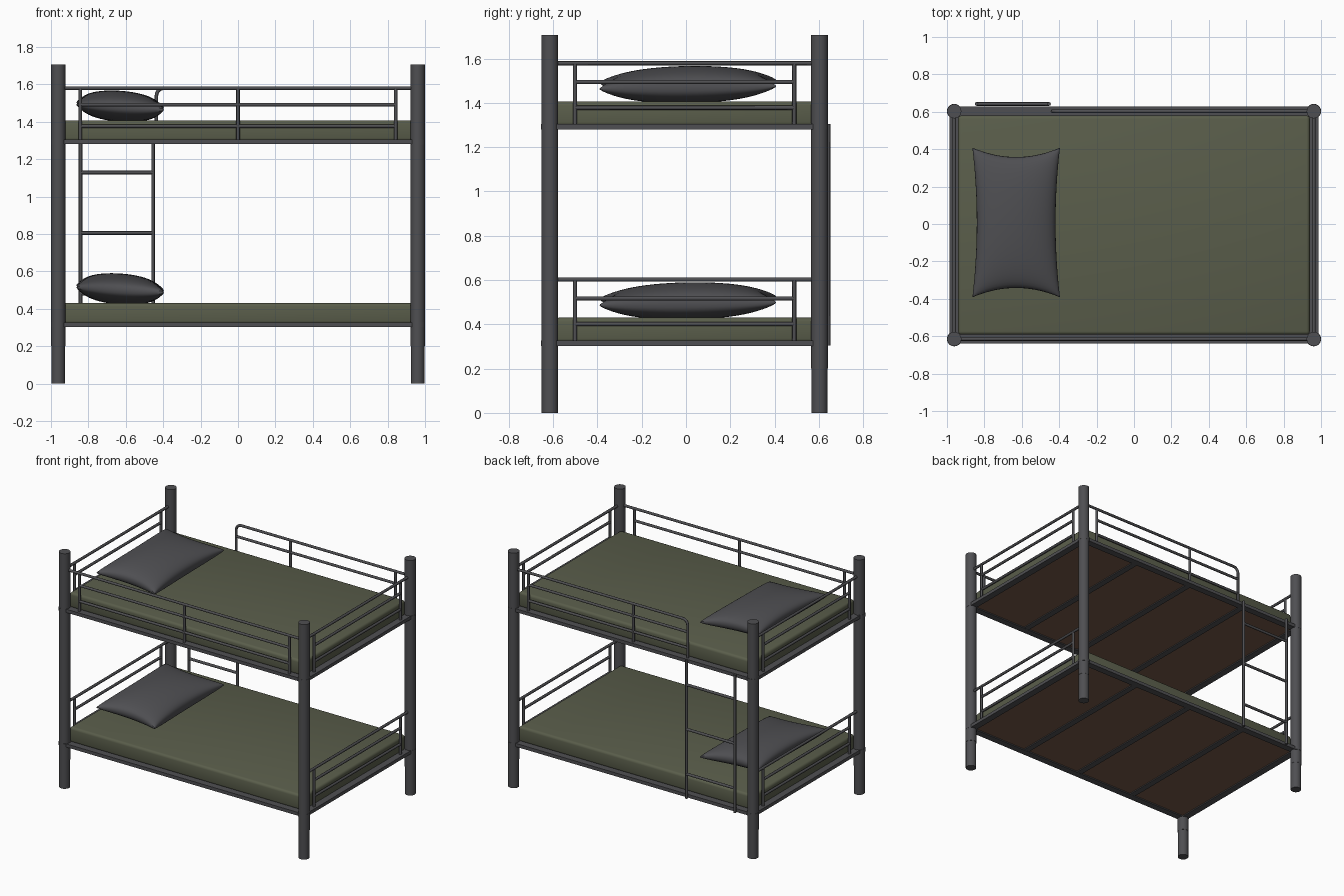
import bpy, bmesh, math
from mathutils import Matrix

if "Cube" in bpy.data.objects:
    bpy.data.objects.remove(bpy.data.objects["Cube"])

YC = -0.006            # bed centre in y (ladder sticks out at the back)
PX, PY = 0.961, 0.609  # post half spacing
RISE = 0.977           # height between the two bunks


def material(name, rgb):
    m = bpy.data.materials.new(name)
    m.diffuse_color = (*rgb, 1)
    m.use_nodes = True
    m.node_tree.nodes["Principled BSDF"].inputs["Base Color"].default_value = m.diffuse_color
    return m


METAL = material("dark grey metal", (0.078, 0.078, 0.084))
GREEN = material("olive green fabric", (0.102, 0.111, 0.070))
PILLOW = material("grey pillow fabric", (0.078, 0.078, 0.085))
BROWN = material("brown board", (0.178, 0.100, 0.063))


def activate(ob):
    bpy.ops.object.select_all(action='DESELECT')
    ob.select_set(True)
    bpy.context.view_layer.objects.active = ob


def finish(bm, name, mat, smooth=35):
    bmesh.ops.recalc_face_normals(bm, faces=bm.faces)
    me = bpy.data.meshes.new(name)
    bm.to_mesh(me)
    bm.free()
    ob = bpy.data.objects.new(name, me)
    me.materials.append(mat)
    bpy.context.collection.objects.link(ob)
    if smooth:
        activate(ob)
        bpy.ops.object.shade_smooth_by_angle(angle=math.radians(smooth))


def add_box(bm, x, y, z):
    """Box from (min, max) pairs."""
    c = [(a + b) / 2 for a, b in (x, y, z)]
    s = [b - a for a, b in (x, y, z)]
    bmesh.ops.create_cube(bm, size=1, matrix=Matrix.Translation(c) @ Matrix.Diagonal((*s, 1)))


def add_cyl(bm, x, y, z0, z1, r):
    bmesh.ops.create_cone(bm, cap_ends=True, segments=24, radius1=r, radius2=r,
                          depth=z1 - z0, matrix=Matrix.Translation((x, y, (z0 + z1) / 2)))


def tubes(name, paths, r=0.0095):
    """One object of round bars following point paths."""
    cu = bpy.data.curves.new(name, 'CURVE')
    cu.dimensions = '3D'
    cu.bevel_depth, cu.bevel_resolution, cu.use_fill_caps = r, 2, True
    for pts in paths:
        sp = cu.splines.new('POLY')
        sp.points.add(len(pts) - 1)
        for p, co in zip(sp.points, pts):
            p.co = (*co, 1)
    ob = bpy.data.objects.new(name, cu)
    cu.materials.append(METAL)
    bpy.context.collection.objects.link(ob)
    activate(ob)
    bpy.ops.object.convert(target='MESH')
    bpy.ops.object.shade_smooth_by_angle(angle=math.radians(50))


# Corner posts with slightly slimmer feet and collars at each frame
for sx, side in ((-1, "left"), (1, "right")):
    for sy, end in ((-1, "front"), (1, "back")):
        bm = bmesh.new()
        x, y = sx * PX, YC + sy * PY
        add_cyl(bm, x, y, 0, 0.2, 0.0365)
        add_cyl(bm, x, y, 0.2, 1.706, 0.038)
        for z in (0.302, 0.302 + RISE):
            add_cyl(bm, x, y, z, z + 0.026, 0.0393)
        finish(bm, f"{end}_{side}_post", METAL)


def pillow(name, z):
    """Stuffed cushion with pinched corners and a seam around the middle."""
    n = 28
    bm = bmesh.new()
    for s, h in ((1, 0.082), (-1, 0.083)):
        grid = []
        for i in range(n + 1):
            u = math.sin(math.pi / 2 * (2 * i / n - 1))
            row = []
            for j in range(n + 1):
                v = math.sin(math.pi / 2 * (2 * j / n - 1))
                px = -0.63 + 0.234 * u * (1 - 0.1 * (1 - v * v))
                py = 0.008 + 0.4 * v * (1 - 0.125 * (1 - u * u))
                puff = max(0, (1 - u * u) * (1 - v * v)) ** 0.38
                pz = z + 0.078 - 0.014 * u + 0.006 * v + s * h * puff
                row.append(bm.verts.new((px, py, max(pz, z - 0.002))))
            grid.append(row)
        for i in range(n):
            for j in range(n):
                bm.faces.new((grid[i][j], grid[i + 1][j], grid[i + 1][j + 1], grid[i][j + 1]))
    bmesh.ops.remove_doubles(bm, verts=bm.verts, dist=1e-5)
    finish(bm, name, PILLOW)


def end_rails(name, x, dz):
    """Guard at the head or foot of a bunk."""
    f, b = YC - 0.495, YC + 0.495
    paths = [[(x, YC - PY, 0.602 + dz), (x, YC + PY, 0.602 + dz)]]
    paths += [[(x, f, z + dz), (x, b, z + dz)] for z in (0.517, 0.401)]
    paths += [[(x, y, 0.315 + dz), (x, y, 0.602 + dz)] for y in (f, b)]
    tubes(name, paths)


# Both bunks
for label, dz in (("lower", 0), ("upper", RISE)):
    # rectangular frame and cross slats
    bm = bmesh.new()
    z = (0.303 + dz, 0.327 + dz)
    for s in (-1, 1):
        y = YC + s * PY
        add_box(bm, (-PX, PX), (y - 0.025, y + 0.025), z)
        add_box(bm, (s * PX - 0.025, s * PX + 0.025), (YC - PY, YC + PY), z)
    for x in (-0.48, 0, 0.48):
        add_box(bm, (x - 0.022, x + 0.022), (YC - PY, YC + PY), (0.304 + dz, 0.316 + dz))
    finish(bm, label + "_frame", METAL, 0)

    # base board
    bm = bmesh.new()
    add_box(bm, (-0.945, 0.945), (YC - 0.592, YC + 0.592), (0.311 + dz, 0.324 + dz))
    finish(bm, label + "_base_board", BROWN, 0)

    # mattress, softly shaded all round
    bm = bmesh.new()
    add_box(bm, (-0.94, 0.94), (YC - 0.586, YC + 0.586), (0.318 + dz, 0.43 + dz))
    bmesh.ops.bevel(bm, geom=bm.edges[:], offset=0.018, segments=3, profile=0.5, affect='EDGES')
    finish(bm, label + "_mattress", GREEN, 180)

    pillow(label + "_pillow", 0.428 + dz)
    end_rails(label + "_head_rail", -PX, dz)
    end_rails(label + "_foot_rail", PX, dz)

# Front guard rail on the upper bunk
TOP, MIDS, BASE = 1.579, (1.491, 1.376), 1.29
y = YC - PY
tubes("front_guard_rail",
      [[(-PX, y, TOP), (PX, y, TOP)]]
      + [[(-0.843, y, z), (0.843, y, z)] for z in MIDS]
      + [[(x, y, BASE), (x, y, TOP)] for x in (-0.843, 0, 0.843)])

# Back guard rail, shorter, with a rounded corner beside the ladder
y, x0, r = YC + PY, -0.436, 0.04
bend = [(x0 + r - r * math.cos(a), y, TOP - r + r * math.sin(a))
        for a in (math.pi / 2 * k / 6 for k in range(7))]
tubes("back_guard_rail",
      [[(x0, y, BASE)] + bend + [(PX, y, TOP)]]
      + [[(x0, y, z), (0.843, y, z)] for z in MIDS]
      + [[(x, y, BASE), (x, y, TOP)] for x in (0, 0.843)])

# Ladder on the back
y = 0.642
tubes("ladder",
      [[(x, y, 0.304), (x, y, 1.304)] for x in (-0.842, -0.454)]
      + [[(-0.842, y, z), (-0.454, y, z)] for z in (0.48, 0.805, 1.128)], 0.0098)
